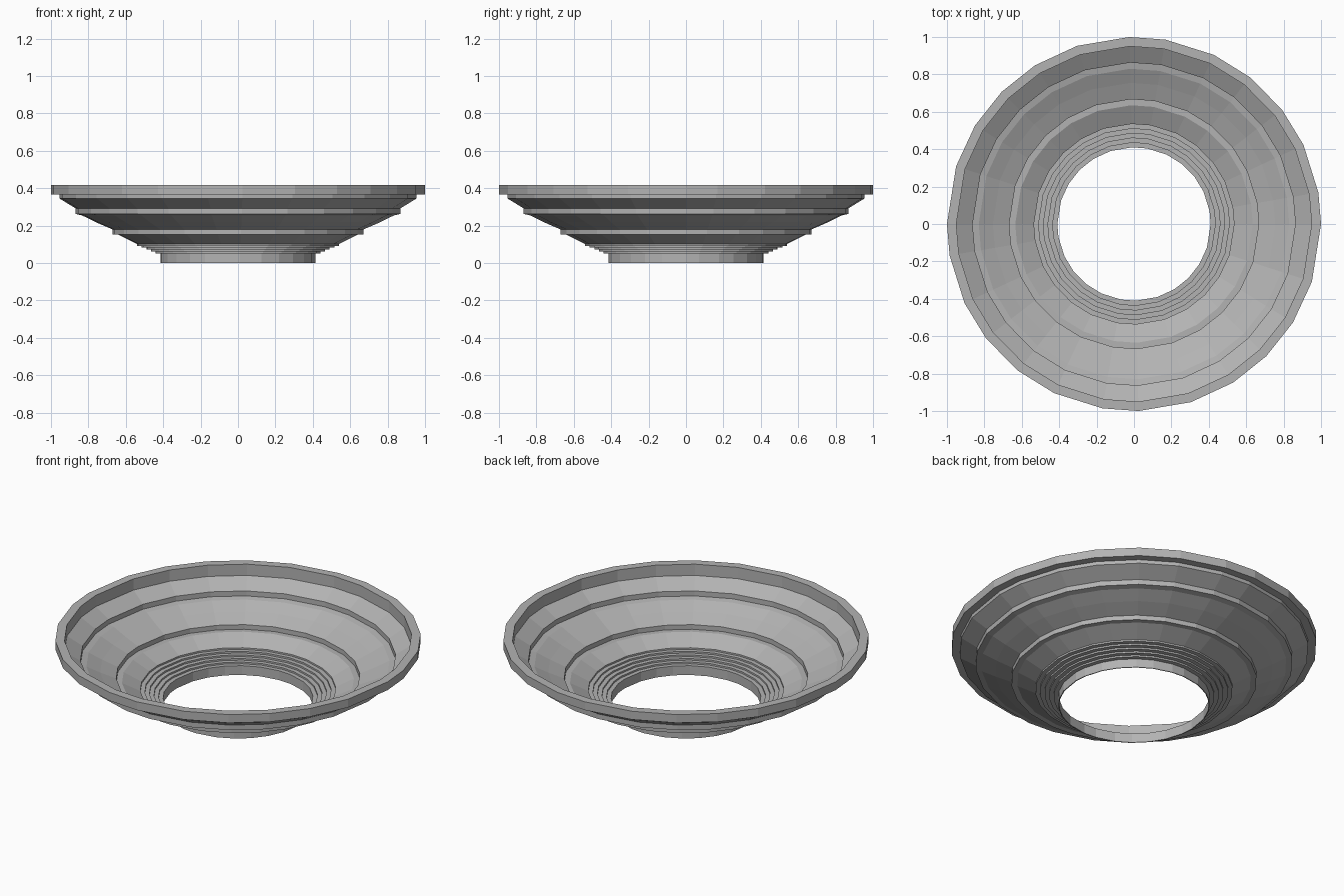
import bpy, bmesh, math

if "Cube" in bpy.data.objects:
    bpy.data.objects.remove(bpy.data.objects["Cube"])

# uneven polygon corners, repeated after half a turn
HALF = [0, 9.7, 25, 37.7, 51.7, 64.7, 80.3, 91.4, 107.7, 122, 135, 148.2, 162]
ANGLES = [math.radians(a + k) for k in (0, 180) for a in HALF]

grey = bpy.data.materials.new("grey")
grey.diffuse_color = (0.45, 0.45, 0.45, 1)
grey.use_nodes = True
grey.node_tree.nodes["Principled BSDF"].inputs["Base Color"].default_value = grey.diffuse_color


def lathe(name, profile):
    bm = bmesh.new()
    rings = [[bm.verts.new((r * math.cos(a), r * math.sin(a), z)) for a in ANGLES]
             for r, z in profile]
    n = len(ANGLES)
    for i in range(len(rings)):
        a, b = rings[i], rings[(i + 1) % len(rings)]
        for j in range(n):
            k = (j + 1) % n
            bm.faces.new((a[j], a[k], b[k], b[j]))
    bmesh.ops.recalc_face_normals(bm, faces=bm.faces)
    me = bpy.data.meshes.new(name)
    bm.to_mesh(me)
    bm.free()
    me.materials.append(grey)
    ob = bpy.data.objects.new(name, me)
    bpy.context.collection.objects.link(ob)


# outer profile: foot, small steps, then cones with upright bands
outer = [(0.415, 0), (0.415, 0.052)]
for i in range(1, 6):
    r = 0.415 + 0.025 * i
    outer += [(r, 0.042 + 0.01 * i), (r, 0.052 + 0.01 * i)]
outer += [(0.64, 0.152), (0.672, 0.152), (0.672, 0.18), (0.76, 0.218),
          (0.835, 0.255), (0.868, 0.262), (0.868, 0.292), (0.955, 0.345),
          (0.955, 0.367), (1.0, 0.367), (1.0, 0.417)]

# inner side is a thin offset of the outer one
inner = [(r - 0.005, z + 0.004) for r, z in outer[:-3]]
inner[0] = (0.41, 0)
inner += [(0.95, 0.417)]
lathe("stepped_bowl", outer + inner[::-1])
